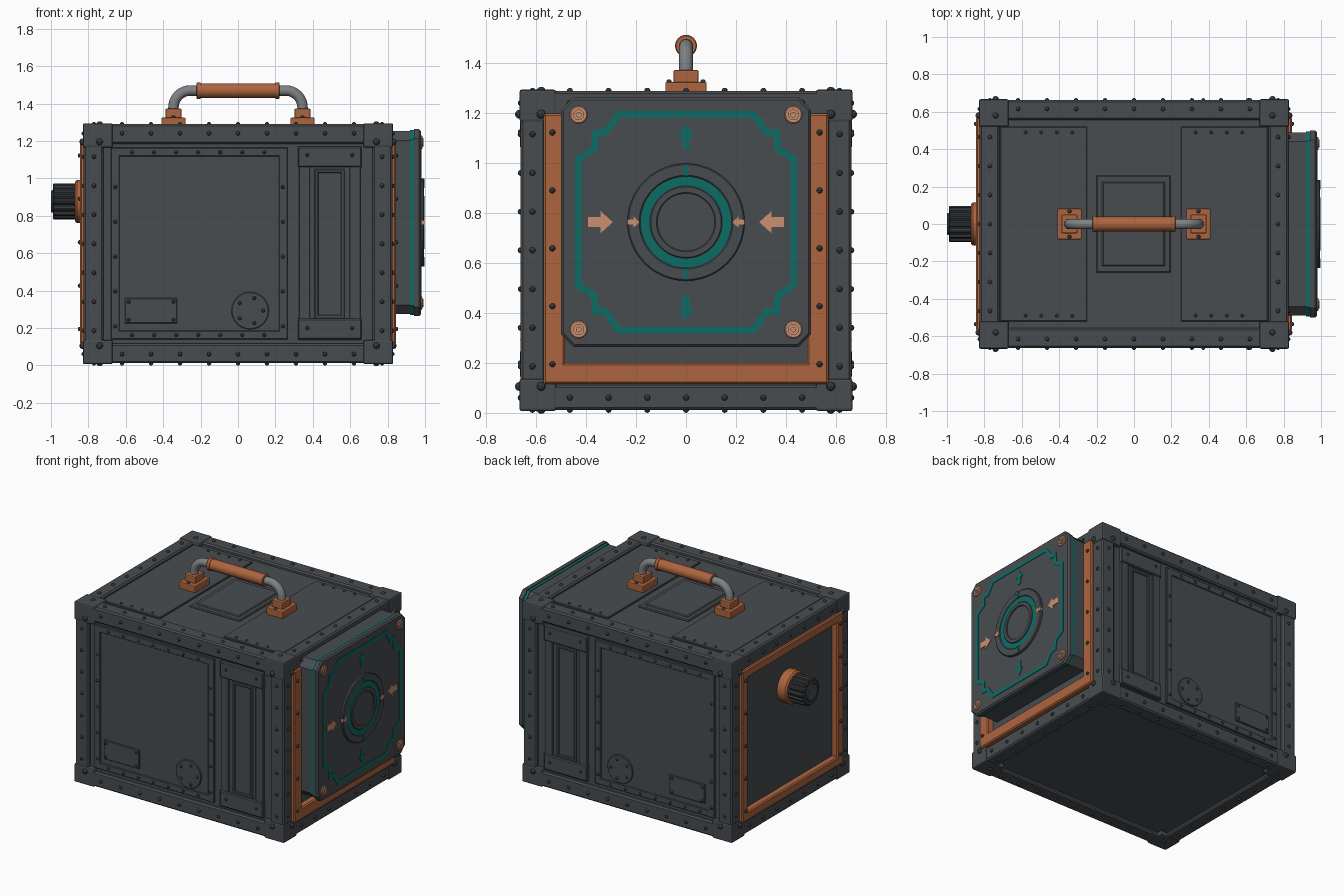
import bpy, bmesh
from math import cos, sin, pi
from mathutils import Vector, Matrix

cube = bpy.data.objects.get("Cube")
if cube:
    bpy.data.objects.remove(cube, do_unlink=True)


def material(name, rgb):
    m = bpy.data.materials.new(name)
    m.use_nodes = True
    m.diffuse_color = (*rgb, 1)
    m.node_tree.nodes["Principled BSDF"].inputs["Base Color"].default_value = (*rgb, 1)
    return m


STEEL = material("dark steel", (0.066, 0.073, 0.08))
BLACK = material("charcoal", (0.035, 0.039, 0.044))
COPPER = material("copper", (0.42, 0.13, 0.05))
TEAL = material("teal", (0.004, 0.15, 0.13))
TAN = material("pale copper", (0.6, 0.28, 0.16))
TUBE = material("grey tube", (0.21, 0.22, 0.235))


def finish(name, bm, mat, smooth=False):
    bmesh.ops.recalc_face_normals(bm, faces=bm.faces)
    me = bpy.data.meshes.new(name)
    bm.to_mesh(me)
    bm.free()
    me.materials.append(mat)
    ob = bpy.data.objects.new(name, me)
    bpy.context.collection.objects.link(ob)
    if smooth:
        bpy.ops.object.select_all(action="DESELECT")
        ob.select_set(True)
        bpy.context.view_layer.objects.active = ob
        bpy.ops.object.shade_smooth_by_angle(angle=0.6)
    return ob


def inset(pts, w):
    out = []
    for i, p in enumerate(pts):
        d1 = (p - pts[i - 1]).normalized()
        d2 = (pts[(i + 1) % len(pts)] - p).normalized()
        n1, n2 = Vector((-d1.y, d1.x)), Vector((-d2.y, d2.x))
        out.append(p + (n1 + n2) * (w / (1 + n1.dot(n2))))
    return out


def slab(name, pts, axis, a, b, mat, frame=0, bevel=0.0, smooth=False):
    """Outline extruded along an axis from a to b, solid or a hollow frame."""
    pts = [Vector(p) for p in pts]
    if sum(pts[i - 1].cross(p) for i, p in enumerate(pts)) < 0:
        pts.reverse()
    low = b - bevel if b > a else b + bevel
    rings = [(0, a), (0, low)]
    if bevel:
        rings.append((bevel, b))
    if frame:
        rings += [(frame - bevel, b), (frame, low), (frame, a)] if bevel else [(frame, b), (frame, a)]
    place = {"x": lambda p, t: (t, p.x, p.y), "y": lambda p, t: (p.x, t, p.y),
             "z": lambda p, t: (p.x, p.y, t)}[axis]
    bm = bmesh.new()
    loops = [[bm.verts.new(place(p, t)) for p in (inset(pts, w) if w else pts)] for w, t in rings]
    n = len(pts)
    for k in range(len(loops) if frame else len(loops) - 1):
        l1, l2 = loops[k], loops[(k + 1) % len(loops)]
        for i in range(n):
            j = (i + 1) % n
            bm.faces.new((l1[i], l1[j], l2[j], l2[i]))
    if not frame:
        bm.faces.new(loops[0])
        bm.faces.new(loops[-1])
    return finish(name, bm, mat, smooth)


def rect(u0, u1, v0, v1, c=0.0):
    if not c:
        return [(u0, v0), (u1, v0), (u1, v1), (u0, v1)]
    return [(u0 + c, v0), (u1 - c, v0), (u1, v0 + c), (u1, v1 - c),
            (u1 - c, v1), (u0 + c, v1), (u0, v1 - c), (u0, v0 + c)]


def ring(r, u=0, v=0, n=40, dent=1.0):
    return [(u + r * (dent if i % 4 > 1 else 1) * cos(2 * pi * i / n),
             v + r * (dent if i % 4 > 1 else 1) * sin(2 * pi * i / n)) for i in range(n)]


def box(name, x, y, z, mat, bevel=0.01):
    bm = bmesh.new()
    size = Vector((x[1] - x[0], y[1] - y[0], z[1] - z[0]))
    mid = Vector((sum(x), sum(y), sum(z))) / 2
    bmesh.ops.create_cube(bm, size=1, matrix=Matrix.Translation(mid) @ Matrix.Diagonal((*size, 1)))
    if bevel:
        bmesh.ops.bevel(bm, geom=bm.edges[:], offset=bevel, segments=2, profile=0.5, affect="EDGES")
    return finish(name, bm, mat)


def bolts(name, spots, mat, r=0.014):
    bm = bmesh.new()
    for s in spots:
        bmesh.ops.create_uvsphere(bm, u_segments=8, v_segments=6, radius=r, matrix=Matrix.Translation(s))
    finish(name, bm, mat, True)


X, Y, Z0, Z1 = 0.825, 0.662, 0.012, 1.29
MID = (Z0 + Z1) / 2

# Body core and riveted cage
box("body_core", (-0.8, 0.8), (-0.637, 0.637), (0.035, 1.267), STEEL, 0)
for s, side in ((1, "left"), (-1, "right")):
    slab(side + "_cage", rect(-Y, Y, Z0, Z1), "x", s * 0.76, s * X, STEEL, 0.1, 0.01)
for s, side in ((1, "back"), (-1, "front")):
    slab(side + "_cage", rect(-X, X, Z0, Z1), "y", s * 0.6, s * Y, STEEL, 0.105, 0.01)
slab("top_cage", rect(-X, X, -Y, Y), "z", 1.23, Z1, STEEL, 0.105, 0.01)
slab("bottom_cage", rect(-X, X, -Y, Y), "z", 0.07, Z0, STEEL, 0.105, 0.01)
for sx in (-1, 1):
    for sy in (-1, 1):
        for top in (0, 1):
            z = (Z1 - 0.125, Z1 + 0.005) if top else (Z0 - 0.005, Z0 + 0.125)
            box("corner_block", sorted((sx * 0.67, sx * 0.83)), sorted((sy * 0.52, sy * 0.667)), z, STEEL)

spots = []
run_x = [i * 0.155 for i in range(-4, 5)]
run_y = [i * 0.155 for i in range(-3, 4)]
run_z = [MID + i * 0.155 for i in range(-3, 4)]
for s in (-1, 1):
    for e in (-1, 1):
        spots += [(x, s * Y, MID + e * 0.59) for x in run_x] + [(e * 0.77, s * Y, z) for z in run_z]
        spots += [(s * X, y, MID + e * 0.59) for y in run_y] + [(s * X, e * 0.615, z) for z in run_z]
        spots += [(x, s * 0.615, Z1 if e > 0 else Z0) for x in run_x]
        spots += [(s * 0.77, y, Z1 if e > 0 else Z0) for y in run_y]
bolts("cage_bolts", spots, BLACK, 0.012)
bolts("corner_bolts", [p for a in (-1, 1) for b in (-1, 1) for c in (-1, 1) for p in (
    (a * 0.74, b * 0.667, MID + c * 0.545), (a * 0.83, b * 0.58, MID + c * 0.545),
    (a * 0.74, b * 0.58, MID + c * 0.637))], BLACK, 0.018)

# Front and back panels
for s, side in ((-1, "front"), (1, "back")):
    y = lambda t: s * t
    slab(side + "_panel", rect(-0.68, 0.265, 0.14, 1.165), "y", y(0.63), y(0.644), STEEL)
    slab(side + "_panel_border", rect(-0.68, 0.265, 0.14, 1.165), "y", y(0.63), y(0.651), STEEL, 0.047, 0.004)
    slab(side + "_name_plate", rect(-0.605, -0.325, 0.225, 0.36), "y", y(0.64), y(0.654), STEEL, 0, 0.004)
    slab(side + "_disc_cover", ring(0.1, 0.065, 0.293), "y", y(0.64), y(0.654), STEEL, 0, 0.004)
    slab(side + "_column", rect(0.325, 0.655, 0.135, 1.17), "y", y(0.63), y(0.644), STEEL)
    slab(side + "_column_border", rect(0.325, 0.655, 0.135, 1.17), "y", y(0.63), y(0.655), STEEL, 0.06, 0.004)
    slab(side + "_column_slot", rect(0.41, 0.57, 0.25, 1.05), "y", y(0.64), y(0.652), STEEL, 0.02, 0.004)
    for z in (0.195, 1.115):
        slab(side + "_column_cap", rect(0.32, 0.66, z - 0.055, z + 0.055), "y", y(0.64), y(0.664), STEEL, 0, 0.006)
    spots = [(-0.567 + i * 0.118, y(0.651), z) for i in range(7) for z in (0.163, 1.14)]
    spots += [(x, y(0.651), 0.21 + i * 0.186) for i in range(5) for x in (-0.657, 0.24)]
    spots += [(x, y(0.664), z) for x in (0.37, 0.61) for z in (0.2, 1.125)]
    spots += [(x, y(0.654), z) for x in (-0.585, -0.345) for z in (0.245, 0.34)]
    spots += [(u, y(0.654), v) for u, v in ring(0.07, 0.065, 0.293, 5)]
    bolts(side + "_panel_bolts", spots, BLACK, 0.01)

# Top panels and hatch
for s in (-1, 1):
    slab("top_panel", rect(s * 0.25, s * 0.715, -0.52, 0.52), "z", 1.26, 1.278, STEEL, 0, 0.004)
    bolts("top_panel_bolts", [(s * (0.33 + i * 0.083), e * 0.49, 1.278) for i in range(4) for e in (-1, 1)],
          BLACK, 0.009)
slab("top_hatch", rect(-0.2, 0.195, -0.26, 0.26), "z", 1.26, 1.278, STEEL, 0, 0.006)
slab("top_hatch_lid", rect(-0.17, 0.165, -0.225, 0.225), "z", 1.27, 1.286, STEEL, 0, 0.006)

# Carrying handle
for s in (-1, 1):
    x = s * 0.345
    box("handle_foot", (x - 0.065, x + 0.065), (-0.083, 0.083), (1.27, 1.325), COPPER, 0.006)
    box("handle_socket", (x - 0.043, x + 0.043), (-0.05, 0.05), (1.32, 1.373), COPPER, 0.006)
    bolts("handle_foot_bolts", [(x, e * 0.068, 1.325) for e in (-1, 1)], BLACK, 0.011)
    slab("grip_collar", ring(0.044, 0, 1.47, 24), "x", s * 0.2, s * 0.222, COPPER, 0, 0.004, True)
path = [(-0.345, 1.35)] + [(-0.255 - 0.09 * cos(a), 1.38 + 0.09 * sin(a)) for a in
                           [i * pi / 16 for i in range(9)]]
path += [(-x, z) for x, z in reversed(path)]
curve = bpy.data.curves.new("handle_tube", "CURVE")
curve.dimensions = "3D"
curve.bevel_depth, curve.bevel_resolution = 0.028, 4
line = curve.splines.new("POLY")
line.points.add(len(path) - 1)
for p, (x, z) in zip(line.points, path):
    p.co = (x, 0, z, 1)
line.use_smooth = True
curve.materials.append(TUBE)
bpy.context.collection.objects.link(bpy.data.objects.new("handle_tube", curve))
slab("handle_grip", ring(0.039, 0, 1.47, 24), "x", -0.21, 0.21, COPPER, 0, 0, True)

# Copper side frames
for s, side, w in ((1, "left", 0.085), (-1, "right", 0.065)):
    slab(side + "_copper_frame", rect(-0.57, 0.57, 0.115, 1.2), "x", s * 0.79, s * 0.845, COPPER, w, 0.008)
    spots = [(s * 0.845, e * 0.535, 0.195 + i * 0.232) for i in range(5) for e in (-1, 1)]
    bolts(side + "_frame_bolts", spots, BLACK, 0.012)

# Control plate on the left side
C = 0.764
slab("plate_body", rect(-0.49, 0.49, C - 0.49, C + 0.49, 0.05), "x", 0.79, 0.925, STEEL)
slab("plate_teal_seam", rect(-0.494, 0.494, C - 0.494, C + 0.494, 0.05), "x", 0.92, 0.945, TEAL)
slab("plate_cover", rect(-0.5, 0.5, C - 0.5, C + 0.5, 0.05), "x", 0.94, 0.978, STEEL, 0, 0.01)
quarter = [(0.445, 0.26), (0.38, 0.3), (0.375, 0.37), (0.33, 0.37), (0.277, 0.446)]
half = quarter + [(-u, v) for u, v in reversed(quarter)]
trace = half + [(-u, -v) for u, v in half]
slab("teal_trace", [(u, C + v) for u, v in trace], "x", 0.97, 0.982, TEAL, 0.026)
slab("dial_rim", ring(0.235, 0, C, 48), "x", 0.97, 0.994, STEEL, 0.052, 0.005, True)
slab("dial_teal_ring", ring(0.183, 0, C, 48), "x", 0.97, 0.99, TEAL, 0.038)
slab("dial_hub_ring", ring(0.145, 0, C, 48), "x", 0.97, 0.997, STEEL, 0.03, 0.004, True)
slab("dial_hub", ring(0.117, 0, C, 48), "x", 0.97, 0.988, STEEL)
for u in (-0.43, 0.43):
    for v in (-0.43, 0.43):
        slab("plate_bolt", ring(0.036, u, C + v, 16), "x", 0.97, 0.986, TAN, 0, 0.004)
        slab("plate_bolt_ring", ring(0.022, u, C + v, 12), "x", 0.98, 0.993, TAN, 0.012)

shape = [(-0.5, -0.2), (0, -0.2), (0, -0.45), (0.5, 0), (0, 0.45), (0, 0.2), (-0.5, 0.2)]
for s in (-1, 1):
    for name, dist, size, top in (("large", 0.343, 0.1, 0.982), ("small", 0.21, 0.05, 0.998)):
        slab(name + "_side_arrow", [(s * (dist - a * size), C + b * size) for a, b in shape],
             "x", 0.97, top, TAN)
        slab(name + "_teal_arrow", [(b * size * 0.75, C + s * (dist + a * size)) for a, b in shape],
             "x", 0.97, top, TEAL)

# Fluted knob on the right side
K = 0.877
slab("knob_collar", ring(0.115, 0, K, 32), "x", -0.79, -0.872, COPPER, 0, 0.01, True)
slab("knob", ring(0.097, 0, K, 64, 0.9), "x", -0.86, -0.99, BLACK, 0, 0.006)
slab("knob_cap", ring(0.06, 0, K, 24), "x", -0.98, -1.0, STEEL, 0, 0.005)
